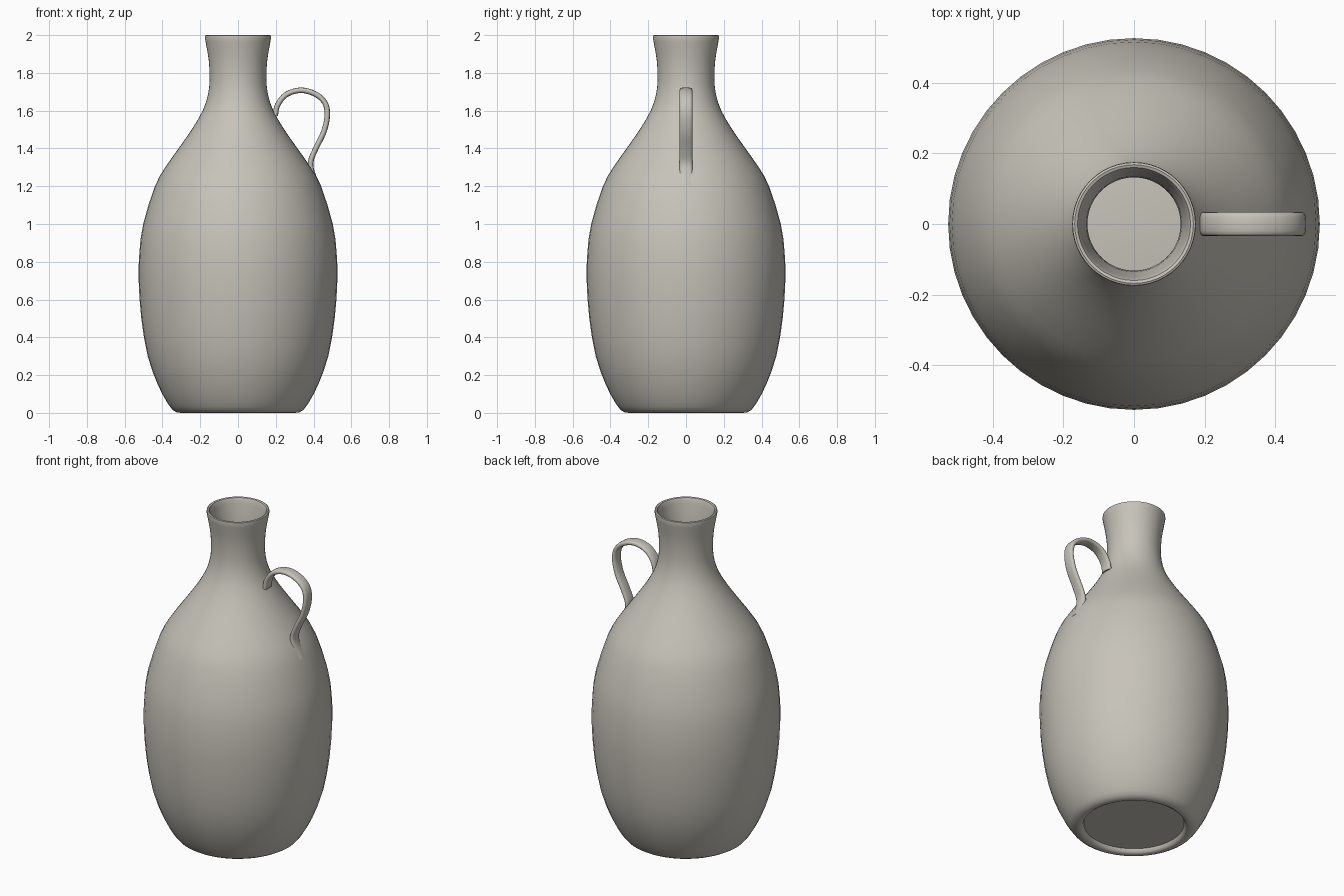
import bpy, bmesh, math
from mathutils import Vector

if "Cube" in bpy.data.objects:
    bpy.data.objects.remove(bpy.data.objects["Cube"])

clay = bpy.data.materials.new("warm_grey_clay")
clay.diffuse_color = (0.57, 0.545, 0.485, 1)
clay.use_nodes = True
clay.node_tree.nodes["Principled BSDF"].inputs["Base Color"].default_value = clay.diffuse_color


def smooth_path(pts, steps):
    """Catmull-Rom curve through 2D points."""
    p = [Vector(q) for q in pts]
    p = [2 * p[0] - p[1]] + p + [2 * p[-1] - p[-2]]
    out = []
    for i in range(1, len(p) - 2):
        a, b, c, d = p[i - 1:i + 3]
        for s in range(steps):
            t = s / steps
            out.append(0.5 * (2 * b + (c - a) * t + (2 * a - 5 * b + 4 * c - d) * t * t
                              + (3 * b - a - 3 * c + d) * t ** 3))
    return out + [p[-2]]


def skin(name, rings):
    """Skin closed rings of equal size and cap both ends."""
    bm = bmesh.new()
    vr = [[bm.verts.new(v) for v in ring] for ring in rings]
    n = len(vr[0])
    for a, b in zip(vr, vr[1:]):
        for i in range(n):
            j = (i + 1) % n
            bm.faces.new((a[i], a[j], b[j], b[i]))
    bm.faces.new(vr[0][::-1])
    bm.faces.new(vr[-1])
    bmesh.ops.recalc_face_normals(bm, faces=bm.faces)
    me = bpy.data.meshes.new(name)
    bm.to_mesh(me)
    bm.free()
    ob = bpy.data.objects.new(name, me)
    bpy.context.collection.objects.link(ob)
    me.materials.append(clay)
    bpy.ops.object.select_all(action='DESELECT')
    ob.select_set(True)
    bpy.context.view_layer.objects.active = ob
    bpy.ops.object.shade_smooth_by_angle(angle=math.radians(40))
    return ob


# Jug body: recessed foot, outer wall, rounded lip, inner wall, inner floor
foot = [(0.28, 0.025), (0.287, 0.008), (0.302, 0.0), (0.325, 0.003)]
outer = [(0.345, 0.015), (0.375, 0.055), (0.425, 0.15), (0.478, 0.30), (0.512, 0.50),
         (0.526, 0.70), (0.522, 0.85), (0.502, 1.0), (0.44, 1.2), (0.385, 1.3),
         (0.315, 1.4), (0.245, 1.5), (0.187, 1.6), (0.16, 1.68), (0.15, 1.76),
         (0.154, 1.86), (0.167, 1.94), (0.175, 1.985)]
lip = [(0.174, 1.997), (0.168, 2.0), (0.16, 1.997)]
inner = [(0.155, 1.985), (0.147, 1.94), (0.135, 1.86), (0.132, 1.76), (0.14, 1.68),
         (0.167, 1.6), (0.225, 1.5), (0.363, 1.3), (0.48, 1.0), (0.505, 0.7),
         (0.457, 0.3), (0.355, 0.06), (0.31, 0.045)]
profile = foot + smooth_path(outer, 2) + lip + smooth_path(inner, 2)
SIDES = 48
skin("jug_body", [[(r * math.cos(2 * math.pi * i / SIDES), r * math.sin(2 * math.pi * i / SIDES), z)
                   for i in range(SIDES)] for r, z in profile])

# Strap handle: rounded flat section swept along an S-shaped path
path = smooth_path([(0.197, 1.575), (0.21, 1.63), (0.255, 1.685), (0.33, 1.708), (0.405, 1.69),
                    (0.458, 1.645), (0.473, 1.58), (0.455, 1.49), (0.412, 1.40), (0.385, 1.33),
                    (0.393, 1.27), (0.427, 1.195)], 4)
rings = []
for i, p in enumerate(path):
    t = (path[min(i + 1, len(path) - 1)] - path[max(i - 1, 0)]).normalized()
    ring = []
    for k in range(16):
        c, s = math.cos(k * math.pi / 8), math.sin(k * math.pi / 8)
        y = 0.034 * math.copysign(abs(c) ** 0.6, c)
        h = 0.0145 * math.copysign(abs(s) ** 0.8, s)
        ring.append((p.x - t.y * h, y, p.y + t.x * h))
    rings.append(ring)
skin("strap_handle", rings)
